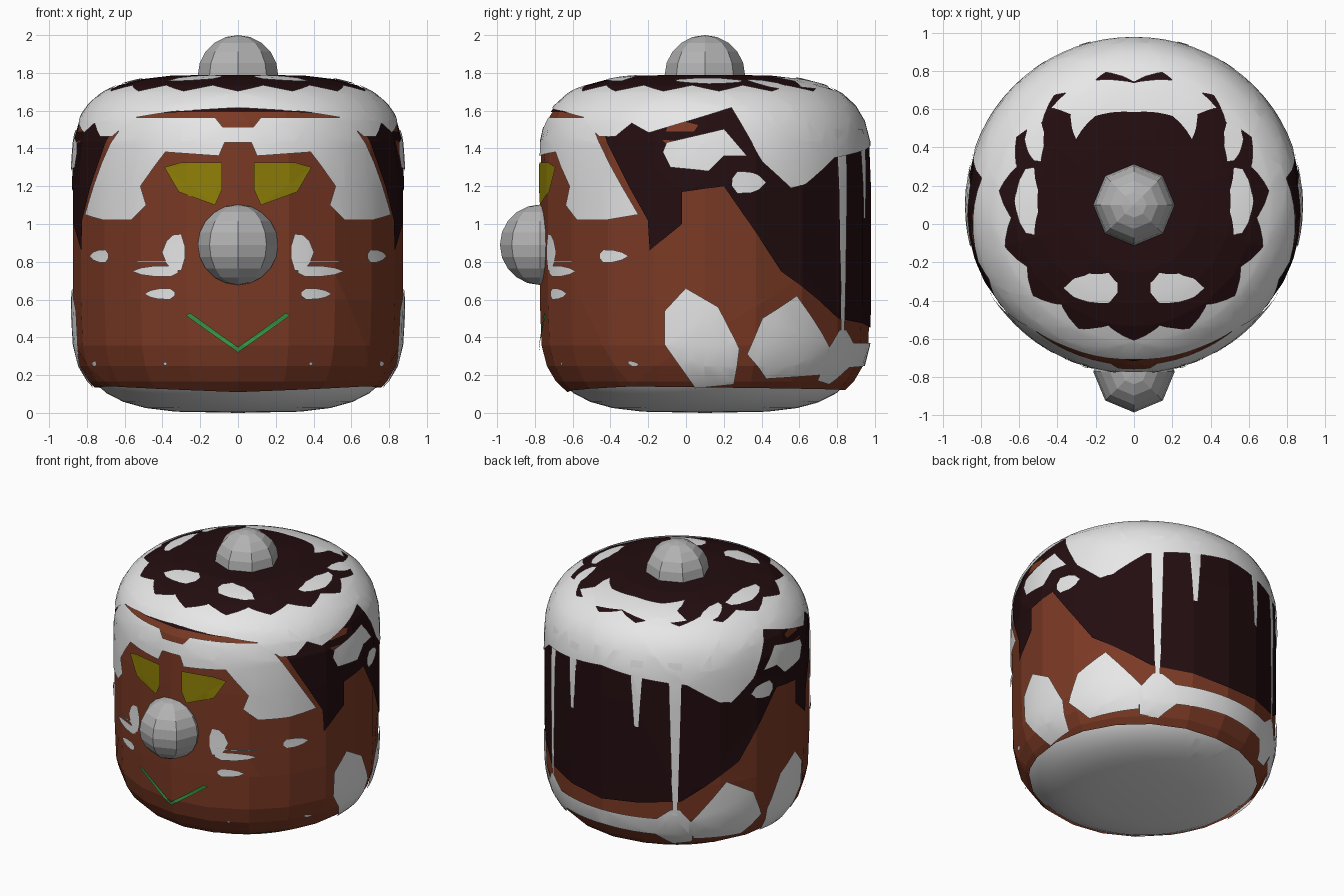
import bpy, bmesh, math
from mathutils import Vector

if "Cube" in bpy.data.objects:
    bpy.data.objects.remove(bpy.data.objects["Cube"])


def material(name, rgb):
    m = bpy.data.materials.new(name)
    m.use_nodes = True
    m.diffuse_color = (*rgb, 1)
    m.node_tree.nodes["Principled BSDF"].inputs["Base Color"].default_value = (*rgb, 1)
    return m


white = material("white", (0.8, 0.8, 0.8))
grey = material("pompom grey", (0.45, 0.45, 0.45))
brown = material("brown", (0.2, 0.042, 0.018))
dark = material("dark brown", (0.017, 0.004, 0.005))
yellow = material("yellow", (0.27, 0.21, 0.002))
green = material("green", (0.04, 0.3, 0.06))

# Barrel: a cylinder with superellipse shoulders at both ends
WIDE, POWER, CENTRE_Y = 0.872, 3.6, 0.1
LOW, HIGH, TOP = 0.6, 1.2, 1.785
SHOULDER = TOP - HIGH


def conjugate(u):
    return max(0, 1 - u ** POWER) ** (1 / POWER)


def radius(z):
    return WIDE * conjugate(max(0, (LOW - z) / LOW, (z - HIGH) / SHOULDER))


steps = [math.sin(math.pi * k / 16) ** (2 / POWER) for k in range(8)]
levels = [LOW - LOW * u for u in steps] + [HIGH + SHOULDER * u for u in steps]


# Convert outlines drawn from the front, side, top or in degrees to (angle, height)
def unit(v):
    return max(-1, min(1, v))


def front(*pts):
    return [(math.asin(unit(x / radius(z))), z) for x, z in pts]


def side(*pts):
    return [(math.acos(unit((CENTRE_Y - y) / radius(z))), z) for y, z in pts]


def top(*pts):
    return [(math.atan2(x, CENTRE_Y - y),
             HIGH + SHOULDER * conjugate(math.hypot(x, y - CENTRE_Y) / WIDE)) for x, y in pts]


def around(*pts):
    return [(math.radians(a), z) for a, z in pts]


def blob(view, x, y, half_x, half_y):
    """Uneven rounded spot."""
    pts = []
    for k in range(9):
        t = math.tau * k / 9
        size = 1 + 0.12 * math.cos(3 * t)
        pts.append((x + half_x * size * math.cos(t), y + half_y * size * math.sin(t)))
    return view(*pts)


def patch(name, pts, mat, offset, step=5, smooth=True):
    """Wrap a flat outline round the barrel and mirror it to the other side."""
    bm = bmesh.new()
    face = bm.faces.new([bm.verts.new((a, z, 0)) for a, z in pts])
    face.normal_update()
    if face.normal.z < 0:
        face.normal_flip()
    bmesh.ops.triangulate(bm, faces=bm.faces[:], ngon_method='EAR_CLIP')
    cuts = [((math.radians(a), 0, 0), (1, 0, 0)) for a in range(step, 180, step)]
    cuts += [((0, z, 0), (0, 1, 0)) for z in levels]
    for co, no in cuts:
        bmesh.ops.bisect_plane(bm, geom=bm.verts[:] + bm.edges[:] + bm.faces[:],
                               plane_co=co, plane_no=no, dist=1e-5)
    for v in bm.verts:
        a, z = v.co.x, v.co.y
        lift = max(0, (z - HIGH) / SHOULDER) ** 2
        r = max(0, radius(z) + offset * math.sqrt(max(0, 1 - lift * lift)))
        v.co = Vector((r * math.sin(a), CENTRE_Y - r * math.cos(a), z + offset * lift))
    bmesh.ops.remove_doubles(bm, verts=bm.verts[:], dist=1e-4)
    for f in bm.faces:
        f.smooth = smooth
    me = bpy.data.meshes.new(name)
    bm.to_mesh(me)
    bm.free()
    me.materials.append(mat)
    ob = bpy.data.objects.new(name, me)
    bpy.context.collection.objects.link(ob)
    ob.modifiers.new("Mirror", 'MIRROR').use_clip = True


# Body and its two faceted skins
patch("body", around((0, 0), (180, 0), (180, TOP), (0, TOP)), white, -.022)
patch("face_skin", around((0, .11), (60, .14), (180, .12), (180, HIGH), (60, 1.62), (0, 1.62)),
      brown, .002, 18, False)
patch("hair_skin", front((0, 1.59), (.3, 1.59)) +
      side((-.45, 1.57), (-.2, 1.02), (-.19, .86), (-.02, 1), (-.02, 1.17), (.2, 1.2),
           (.5, .75), (.8, .5)) + around((180, .45), (180, TOP), (0, TOP)),
      dark, .007, 18, False)

# Icing ring with a scalloped upper edge, and drips down the back
lower_edge = around((0, 1.61), (25, 1.59), (40, 1.56), (50, 1.46), (57, 1.46), (63, 1.53),
                    (70, 1.48), (100, 1.61), (110, 1.33), (121, 1.19), (127, 1.21),
                    (141, 1.35), (180, 1.42))
scallop = around(*[(a, 1.725 if a % 24 else 1.695) for a in range(180, -1, -12)])
patch("icing_ring", lower_edge + scallop, white, .013)
for name, a, tip in (("long_drip", 146, .4), ("short_drip", 163, 1.03)):
    patch(name, around((a - 3, 1.5), (a - 1, tip), (a + 1, tip), (a + 3, 1.5)), white, .012)
patch("back_puddle", around((138, .33), (144, .44), (148, .44), (154, .37), (180, .37),
                            (180, .25), (155, .24), (147, .15), (138, .17)), white, .012)

# Fringe over the forehead
patch("fringe", front((0, 1.43), (.07, 1.43), (.1, 1.36), (.38, 1.38), (.51, 1.2),
                      (.48, 1.1), (.56, 1.02), (.7, 1.02), (.8, 1.05), (.67, 1.42),
                      (.57, 1.56), (.12, 1.56), (.08, 1.51), (0, 1.51)), white, .011)

# Large white splashes on the sides and the back of the crown
patch("upper_splash", side((-.12, 1.38), (-.1, 1.43), (.2, 1.5), (.32, 1.36), (.2, 1.36),
                           (.12, 1.28), (-.08, 1.3)), white, .012)
patch("lower_splash", side((-.11, .54), (0, .66), (.17, .56), (.28, .34), (.25, .15),
                           (.05, .13), (-.11, .36)), white, .012)
patch("rear_splash", side((.32, .31), (.4, .5), (.58, .62), (.75, .35), (.7, .2),
                          (.42, .18)), white, .012)
patch("crown_splash", top((0, .58), (.2, .56), (.3, .44), (.33, .57), (.43, .6),
                          (.28, .73), (0, .73)), white, .012)

# Small white spots on the side, crown and cheeks
spots = {
    "side_spot": (side, .32, 1.22, .09, .06),
    "front_crown_spot": (top, .21, -.33, .14, .08),
    "side_crown_spot": (top, .55, .12, .06, .18),
    "rear_crown_spot": (top, .51, .44, .05, .12),
    "cheek_tuft": (front, .33, .85, .06, .1),
    "cheek_mark": (front, .42, .75, .12, .03),
    "whisker": (front, .42, .8, .14, .005),
    "outer_cheek_spot": (front, .72, .83, .05, .035),
    "lower_cheek_spot": (front, .4, .63, .08, .03),
    "chin_dot": (front, .38, .26, .01, .01),
    "jaw_dot": (front, .75, .26, .013, .015),
}
for name, shape in spots.items():
    patch(name, blob(*shape), white, .012)

# Eyes and mouth
patch("eyes", front((.085, 1.18), (.12, 1.1), (.31, 1.17), (.385, 1.3), (.3, 1.325),
                    (.085, 1.325)), yellow, .01, 18, False)
patch("mouth", front((0, .32), (.27, .515), (.25, .53), (0, .348)), green, .016, 18, False)

# Pompom on the crown and round nose
for name, place in (("pompom", (0, CENTRE_Y, 1.787)), ("nose", (0, -.772, .89))):
    bpy.ops.mesh.primitive_uv_sphere_add(segments=8, ring_count=10, radius=.213, location=place)
    ball = bpy.context.object
    ball.name = name
    ball.data.materials.append(grey)
